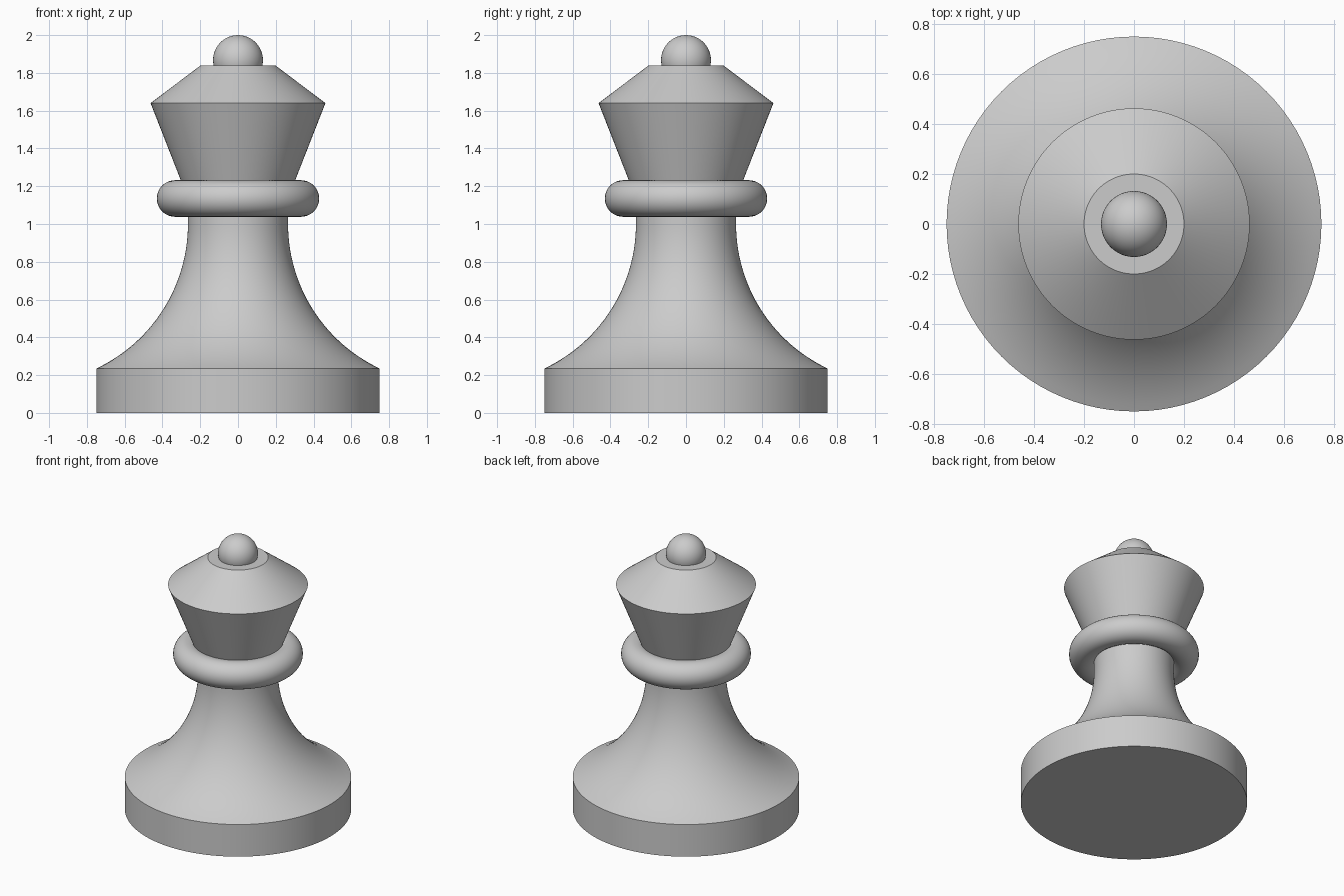
import bpy
import math

cube = bpy.data.objects.get("Cube")
if cube:
    bpy.data.objects.remove(cube, do_unlink=True)

SIDES = 96

grey = bpy.data.materials.new("plain_grey")
grey.use_nodes = True
GREY = (0.6, 0.6, 0.6, 1)
grey.diffuse_color = GREY
grey.node_tree.nodes["Principled BSDF"].inputs["Base Color"].default_value = GREY


def finish(obj, name):
    obj.name = name
    obj.data.name = name
    obj.data.materials.append(grey)
    bpy.ops.object.select_all(action="DESELECT")
    obj.select_set(True)
    bpy.context.view_layer.objects.active = obj
    bpy.ops.object.shade_smooth_by_angle(angle=math.radians(25))


def lathe(name, profile):
    """Turn a (radius, height) profile, listed bottom to top, into a closed solid."""
    verts, faces = [], []
    for r, z in profile:
        for i in range(SIDES):
            a = math.tau * i / SIDES
            verts.append((r * math.cos(a), r * math.sin(a), z))
    for k in range(len(profile) - 1):
        for i in range(SIDES):
            j = (i + 1) % SIDES
            low, high = k * SIDES, (k + 1) * SIDES
            faces.append((low + i, low + j, high + j, high + i))
    faces.append(tuple(reversed(range(SIDES))))
    top = (len(profile) - 1) * SIDES
    faces.append(tuple(range(top, top + SIDES)))
    mesh = bpy.data.meshes.new(name)
    mesh.from_pydata(verts, [], faces)
    obj = bpy.data.objects.new(name, mesh)
    bpy.context.collection.objects.link(obj)
    finish(obj, name)


# Base disc and concave body: an arc sweeps from the rim up to the neck
base_r, base_z, neck_r, neck_z = 0.75, 0.235, 0.265, 1.0
width, height = base_r - neck_r, neck_z - base_z
arc_r = (width ** 2 + height ** 2) / (2 * width)
sweep = math.asin(height / arc_r)
steps = 28
arc = []
for s in range(steps + 1):
    a = sweep * (1 - s / steps)
    arc.append((neck_r + arc_r * (1 - math.cos(a)), neck_z - arc_r * math.sin(a)))
lathe("base_and_body", [(base_r, 0)] + arc + [(neck_r, 1.135)])

# Rounded collar
bpy.ops.mesh.primitive_torus_add(
    major_segments=SIDES, minor_segments=32,
    major_radius=0.333, minor_radius=0.097, location=(0, 0, 1.135))
finish(bpy.context.object, "collar")

# Flared head with a sloping top
lathe("head", [(0.265, 1.135), (0.463, 1.64), (0.2, 1.838)])

# Finial ball
bpy.ops.mesh.primitive_uv_sphere_add(
    segments=48, ring_count=24, radius=0.132, location=(0, 0, 1.868))
finish(bpy.context.object, "finial_ball")
